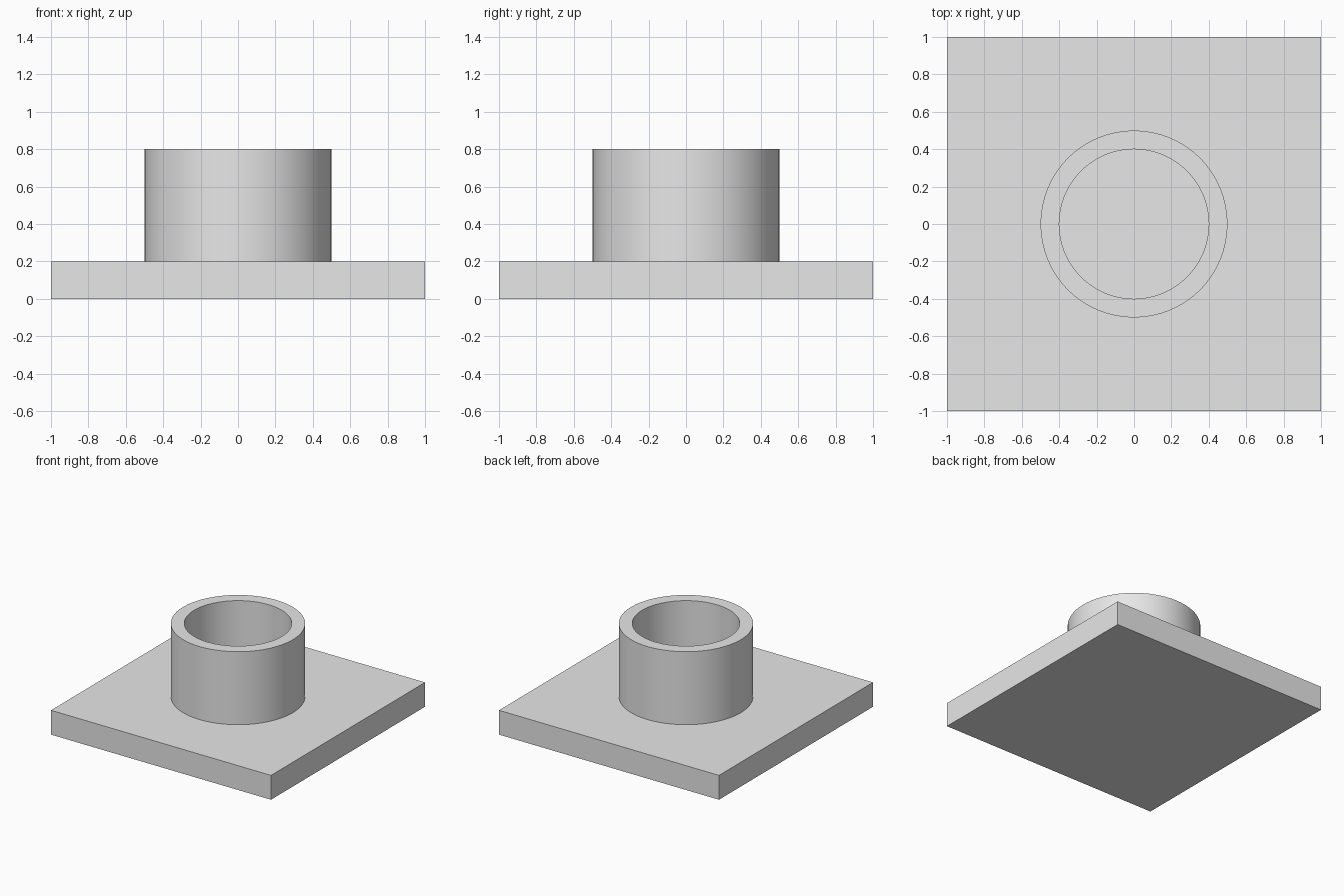
import bpy
import bmesh
import math

cube = bpy.data.objects.get("Cube")
if cube:
    bpy.data.objects.remove(cube, do_unlink=True)

BASE_SIZE, BASE_TOP, RIM_TOP = 2.0, 0.2, 0.8
OUTER, INNER, SIDES = 0.5, 0.4, 64

grey = bpy.data.materials.new("light_grey")
grey.use_nodes = True
grey.diffuse_color = (0.8, 0.8, 0.8, 1)
grey.node_tree.nodes["Principled BSDF"].inputs["Base Color"].default_value = grey.diffuse_color


def finish(name, bm):
    """Turn a bmesh into a named grey object."""
    bmesh.ops.recalc_face_normals(bm, faces=bm.faces)
    mesh = bpy.data.meshes.new(name)
    bm.to_mesh(mesh)
    bm.free()
    mesh.materials.append(grey)
    obj = bpy.data.objects.new(name, mesh)
    bpy.context.collection.objects.link(obj)
    return obj


# Square base plate
bm = bmesh.new()
bmesh.ops.create_cube(bm, size=1)
bmesh.ops.scale(bm, vec=(BASE_SIZE, BASE_SIZE, BASE_TOP), verts=bm.verts)
bmesh.ops.translate(bm, vec=(0, 0, BASE_TOP / 2), verts=bm.verts)
finish("base_plate", bm)

# Hollow collar: outer wall, flat rim and inner wall down to the plate
bm = bmesh.new()
rings = []
for radius, z in ((OUTER, BASE_TOP), (OUTER, RIM_TOP), (INNER, RIM_TOP), (INNER, BASE_TOP)):
    angles = [2 * math.pi * i / SIDES for i in range(SIDES)]
    rings.append([bm.verts.new((radius * math.cos(a), radius * math.sin(a), z)) for a in angles])
for low, high in zip(rings, rings[1:] + rings[:1]):
    for i in range(SIDES):
        j = (i + 1) % SIDES
        bm.faces.new((low[i], low[j], high[j], high[i]))
collar = finish("collar", bm)

# Smooth walls with crisp rim edges
bpy.ops.object.select_all(action='DESELECT')
collar.select_set(True)
bpy.context.view_layer.objects.active = collar
bpy.ops.object.shade_smooth_by_angle(angle=math.radians(30))
